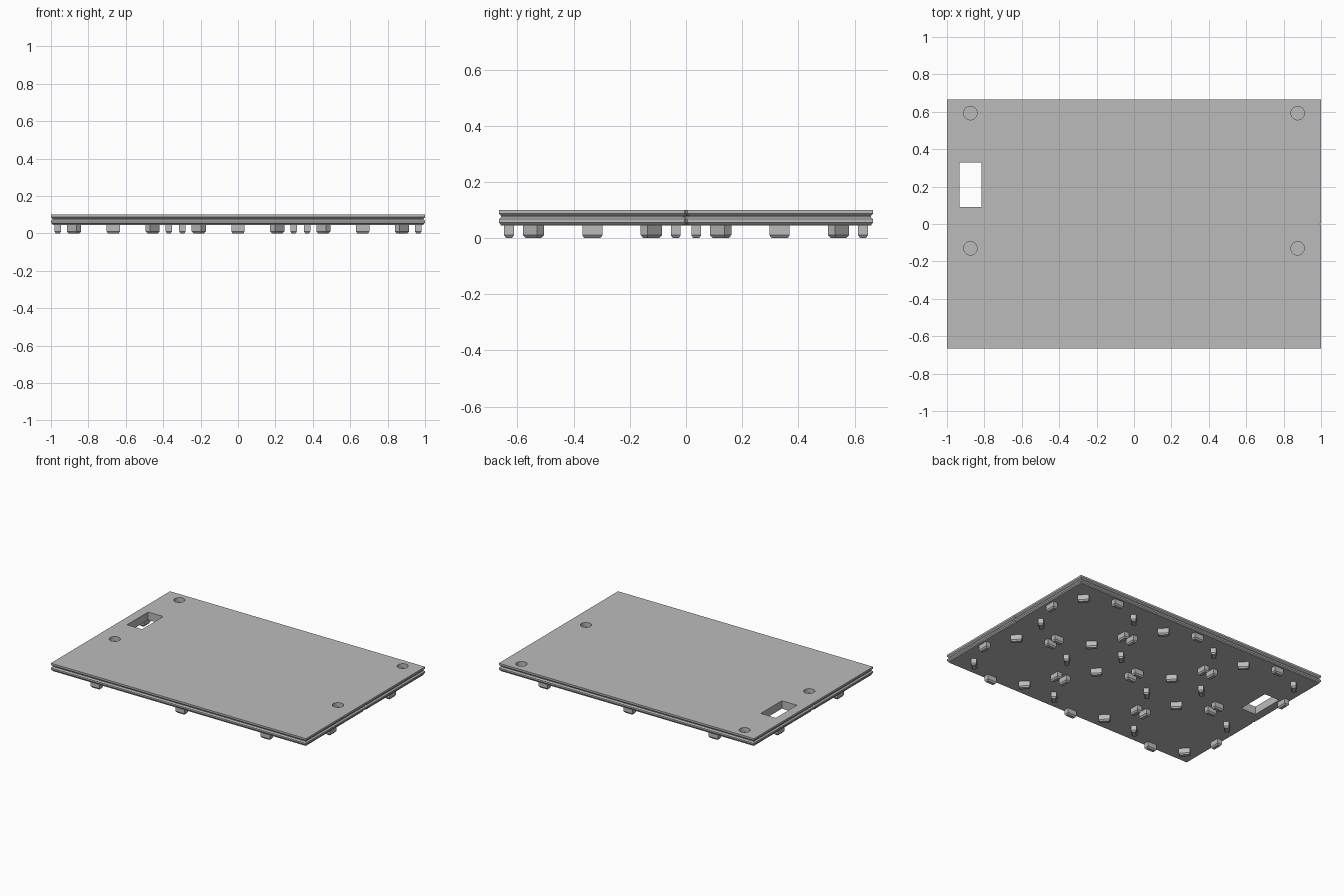
import bpy, bmesh, math
from mathutils import Matrix

if "Cube" in bpy.data.objects:
    bpy.data.objects.remove(bpy.data.objects["Cube"])

U = 2 / 3                     # one grid cell; the plate is 3 x 2 cells
Z0, Z1 = 0.044, 0.1           # underside and top of the plate

grey = bpy.data.materials.new("light_grey")
grey.diffuse_color = (0.5, 0.5, 0.5, 1)
grey.use_nodes = True
grey.node_tree.nodes["Principled BSDF"].inputs["Base Color"].default_value = grey.diffuse_color


def finish(name, bm):
    bmesh.ops.recalc_face_normals(bm, faces=bm.faces)
    me = bpy.data.meshes.new(name)
    bm.to_mesh(me)
    bm.free()
    me.materials.append(grey)
    ob = bpy.data.objects.new(name, me)
    bpy.context.collection.objects.link(ob)
    return ob


def loft(bm, rings):
    """Closed solid through a list of equal-length point rings."""
    vs = [[bm.verts.new(p) for p in r] for r in rings]
    n = len(vs[0])
    for a, b in zip(vs, vs[1:]):
        for i in range(n):
            j = (i + 1) % n
            bm.faces.new((a[i], a[j], b[j], b[i]))
    bm.faces.new(vs[0][::-1])
    bm.faces.new(vs[-1])
    return [v for r in vs for v in r]


def outline(d, z):
    """Plate outline inset by d, with a small V notch at every cell seam."""
    X, Y, w, k = 1 - d, U - d, 0.005 + d, 0.006 + d
    pts = []
    for s in (-1, 1):         # front then right, back then left
        pts.append((s * X, s * Y))
        for x in (-U / 2, U / 2):
            pts += [(-s * (-x + w), s * Y), (s * x, s * (Y - k)), (s * (x + w), s * Y)]
        pts.append((-s * X, s * Y))
        pts += [(-s * X, s * w), (-s * (X - k), 0), (-s * X, -s * w)]
    return [(x, y, z) for x, y in pts]


# Plate with a groove running round its edge
profile = [(0.007, Z0), (0.007, 0.049), (0, 0.056), (0, 0.067),
           (0.008, 0.075), (0.008, 0.079), (0, 0.087), (0, Z1)]
bm = bmesh.new()
loft(bm, [outline(d, z) for d, z in profile])
plate = finish("base_plate", bm)

# Cutters: rectangular slot and four blind round holes
cut = bmesh.new()
bmesh.ops.create_cube(cut, size=1, matrix=Matrix.Translation((-0.875, 0.21, 0.08))
                      @ Matrix.Diagonal((0.118, 0.236, 0.2, 1)))
for x in (-0.875, 0.875):
    for y in (-0.13, 0.593):
        bmesh.ops.create_cone(cut, cap_ends=True, segments=48, radius1=0.036, radius2=0.036,
                              depth=0.06, matrix=Matrix.Translation((x, y, Z1)))
cutter = finish("hole_cutter", cut)
mod = plate.modifiers.new("holes", 'BOOLEAN')
mod.operation, mod.solver, mod.object = 'DIFFERENCE', 'EXACT', cutter
bpy.context.view_layer.objects.active = plate
bpy.ops.object.modifier_apply(modifier=mod.name)
bpy.data.objects.remove(cutter)

# Tapered pegs: a ring of eight under each cell
pegs = bmesh.new()
for cx in (-U, 0, U):
    for cy in (-U / 2, U / 2):
        for i in range(8):
            a = i * math.pi / 4
            px, py = cx + 0.297 * math.cos(a), cy + 0.297 * math.sin(a)
            if px < -0.815 and 0.09 < py < 0.32:   # the slot takes this peg's place
                continue
            rings = [[(sx * (0.0175 - t), sy * (0.036 - t), z)
                      for sx, sy in ((-1, -1), (1, -1), (1, 1), (-1, 1))]
                     for t, z in ((0.007, 0), (0, 0.01), (0, Z0 + 0.003))]
            vs = loft(pegs, rings)
            bmesh.ops.transform(pegs, verts=vs,
                                matrix=Matrix.Translation((px, py, 0)) @ Matrix.Rotation(a, 4, 'Z'))
finish("locating_pegs", pegs)
